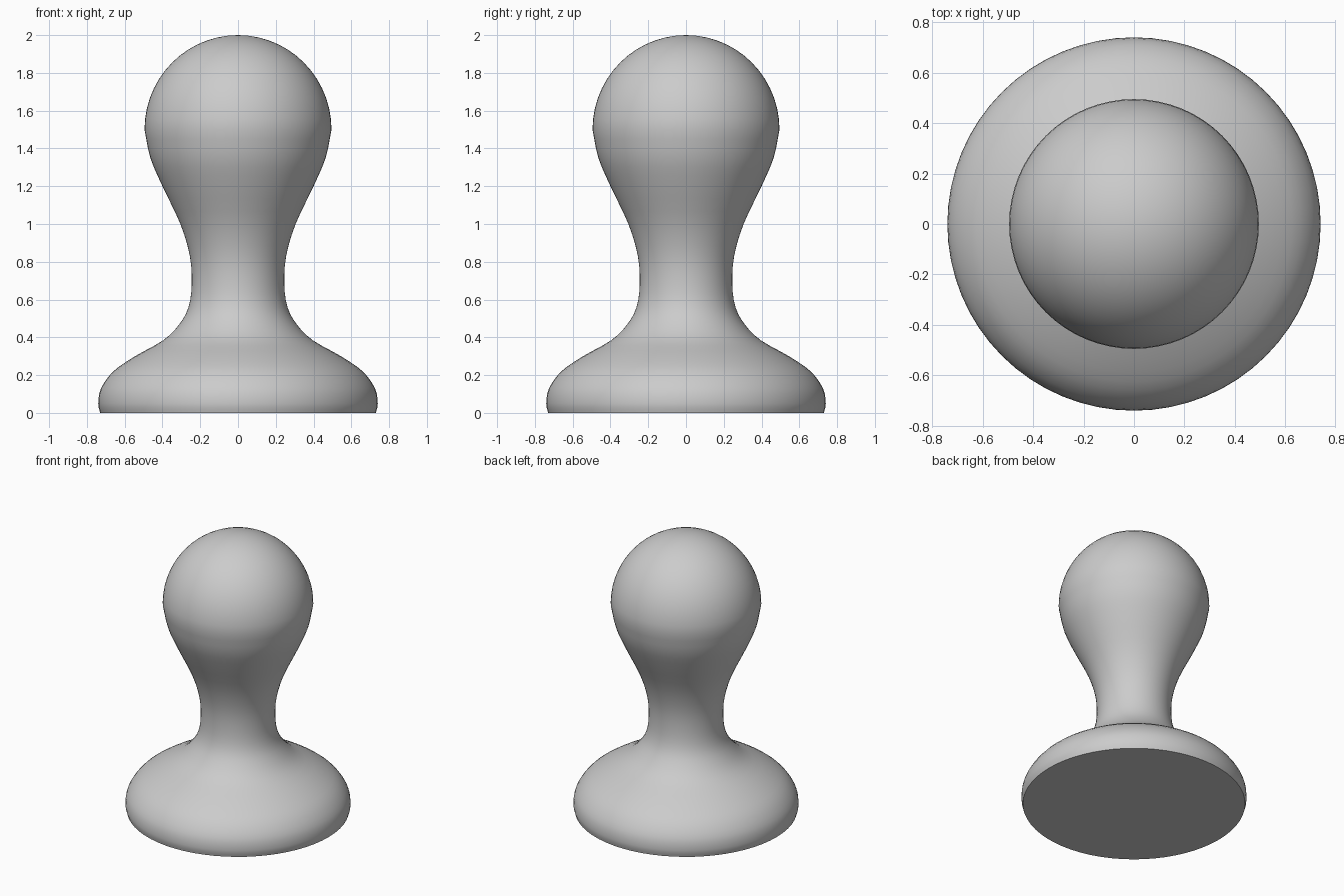
import bpy, bmesh, math
from mathutils import Vector

cube = bpy.data.objects.get("Cube")
if cube:
    bpy.data.objects.remove(cube, do_unlink=True)

SIDES = 64
HEAD_Z, HEAD_R = 1.5, 0.5


def material(name, rgb):
    mat = bpy.data.materials.new(name)
    mat.use_nodes = True
    mat.diffuse_color = (*rgb, 1)
    mat.node_tree.nodes["Principled BSDF"].inputs["Base Color"].default_value = (*rgb, 1)
    return mat


def smooth_path(pts, steps):
    """Catmull-Rom curve through the points."""
    pts = [Vector(p) for p in pts]
    ext = [2 * pts[0] - pts[1]] + pts + [2 * pts[-1] - pts[-2]]
    path = []
    for a, b, c, d in zip(ext, ext[1:], ext[2:], ext[3:]):
        for i in range(steps):
            t = i / steps
            path.append((2 * b + (c - a) * t + (2 * a - 5 * b + 4 * c - d) * t * t
                         + (3 * b - a - 3 * c + d) * t ** 3) / 2)
    return path


def lathe(name, profile, mat):
    """Spin a (radius, height) profile around the z axis."""
    bm = bmesh.new()
    verts = [bm.verts.new((r, 0, z)) for r, z in profile]
    edges = [bm.edges.new(pair) for pair in zip(verts, verts[1:])]
    bmesh.ops.spin(bm, geom=verts + edges, axis=(0, 0, 1), cent=(0, 0, 0),
                   angle=math.tau, steps=SIDES, use_merge=True)
    bmesh.ops.remove_doubles(bm, verts=bm.verts, dist=0.0005)
    bmesh.ops.recalc_face_normals(bm, faces=bm.faces)
    mesh = bpy.data.meshes.new(name)
    bm.to_mesh(mesh)
    bm.free()
    mesh.materials.append(mat)
    obj = bpy.data.objects.new(name, mesh)
    bpy.context.collection.objects.link(obj)
    bpy.context.view_layer.objects.active = obj
    obj.select_set(True)
    bpy.ops.object.shade_smooth_by_angle(angle=math.radians(40))
    return obj


# Base flare, waist and neck
body = smooth_path([(0.73, 0), (0.74, 0.05), (0.725, 0.13), (0.66, 0.22), (0.545, 0.3),
                    (0.395, 0.385), (0.31, 0.47), (0.262, 0.56), (0.245, 0.68),
                    (0.255, 0.83), (0.305, 1.0), (0.4, 1.2), (0.464, 1.35),
                    (0.495, 1.5)], 3)
# Round head
head = [(HEAD_R * 0.99 * math.cos(a), HEAD_Z + HEAD_R * math.sin(a))
        for a in (math.pi / 2 * i / 14 for i in range(15))]
lathe("pawn_body", [(0, 0)] + [tuple(p) for p in body] + head, material("grey", (0.6, 0.6, 0.6)))
